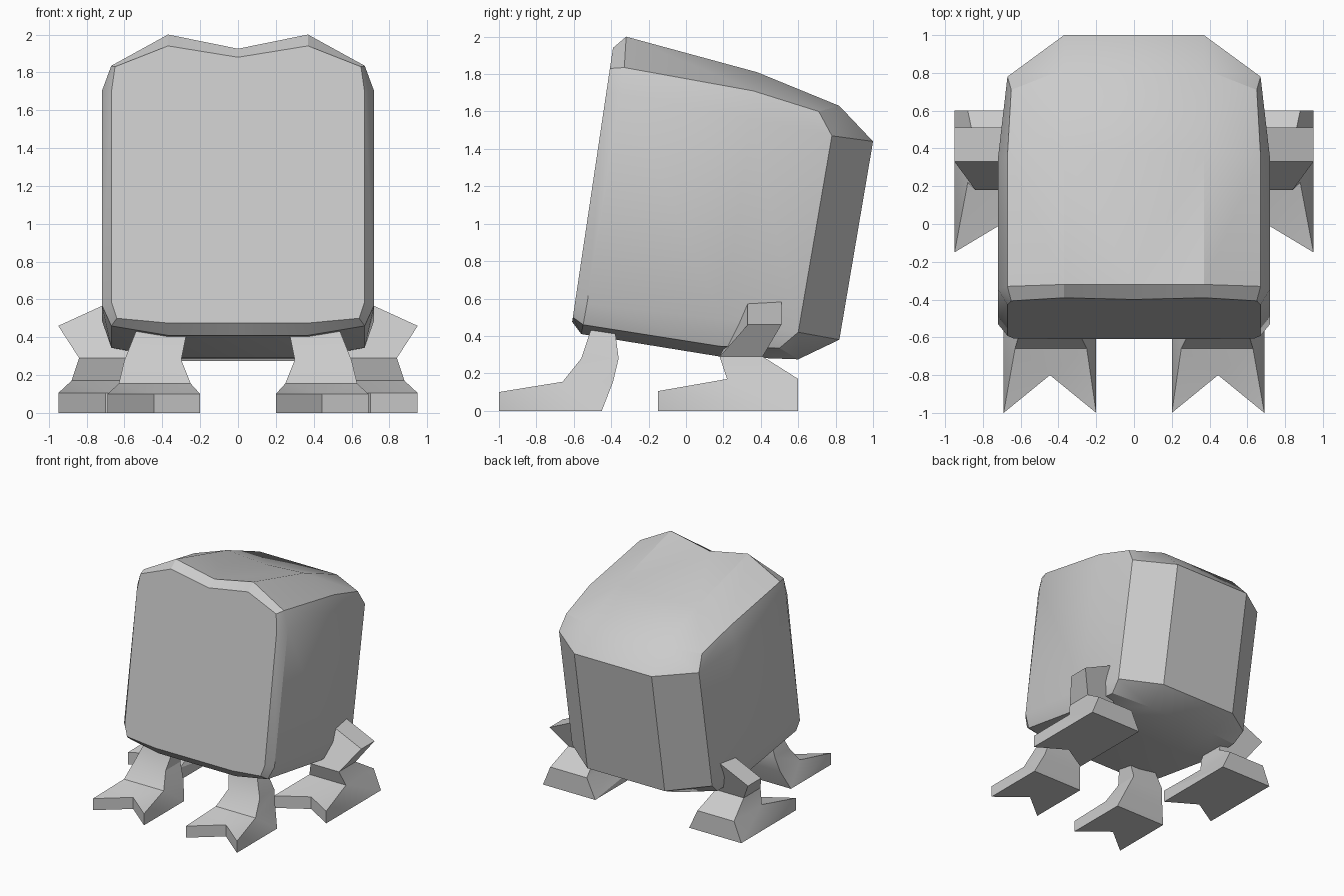
import bpy, bmesh, math

if "Cube" in bpy.data.objects:
    bpy.data.objects.remove(bpy.data.objects["Cube"])

grey = bpy.data.materials.new("light_grey")
grey.diffuse_color = (0.6, 0.6, 0.6, 1)
grey.use_nodes = True
grey.node_tree.nodes["Principled BSDF"].inputs["Base Color"].default_value = grey.diffuse_color


def finish(name, bm, angle):
    """Weld, orient, and turn a bmesh into a named object with sharp edges kept."""
    bmesh.ops.remove_doubles(bm, verts=bm.verts, dist=0.0005)
    bmesh.ops.recalc_face_normals(bm, faces=bm.faces)
    mesh = bpy.data.meshes.new(name)
    bm.to_mesh(mesh)
    bm.free()
    mesh.materials.append(grey)
    ob = bpy.data.objects.new(name, mesh)
    bpy.context.collection.objects.link(ob)
    bpy.ops.object.select_all(action='DESELECT')
    ob.select_set(True)
    bpy.context.view_layer.objects.active = ob
    bpy.ops.object.shade_smooth_by_angle(angle=math.radians(angle))
    return ob


def face(bm, pts):
    bm.faces.new([bm.verts.new(p) for p in pts])


# Body: half rings running top centre -> side -> bottom centre, front to back
front = [(x, -0.605 + (z - 0.5) * 0.149, z) for x, z in
         ((0, 1.88), (.37, 1.94), (.65, 1.83), (.67, 1.69),
          (.67, .59), (.64, .50), (.37, .475), (0, .475))]
brow = [(0, -.32, 1.925), (.37, -.32, 2.0), (.67, -.33, 1.835), (.72, -.345, 1.70),
        (.72, -.53, .57), (.67, -.55, .46), (.37, -.56, .41), (0, -.56, .41)]
middle = [(0, .38, 1.785), (.37, .38, 1.81), (.67, .36, 1.71), (.72, .35, 1.56),
          (.72, .20, .49), (.67, .18, .345), (.37, .18, .29), (0, .18, .29)]
rear = [(0, .82, 1.63), (.37, .82, 1.63), (.65, .71, 1.60), (.67, .78, 1.47),
        (.67, .60, .42), (.65, .50, .335), (.33, .60, .275), (0, .60, .275)]
back_top, back_low = (.37, 1.0, 1.44), (.37, .82, .38)
mid_top, mid_low = (0, 1.0, 1.44), (0, .82, .38)

bm = bmesh.new()
for s in (1, -1):
    def half(*pts):
        face(bm, [(s * x, y, z) for x, y, z in pts])
    rings = (front, brow, middle, rear)
    for a, b in zip(rings, rings[1:]):
        for i in range(7):
            half(a[i], a[i + 1], b[i + 1], b[i])
    half(*front)
    # Back panel, corner chamfers and their end facets
    half(mid_top, back_top, back_low, mid_low)
    half(back_top, rear[3], rear[4], back_low)
    half(rear[0], rear[1], back_top, mid_top)
    half(rear[1], rear[2], rear[3], back_top)
    half(rear[4], rear[5], rear[6], back_low)
    half(rear[6], rear[7], mid_low, back_low)
finish("body", bm, 28)


def leg(name, s, x0, x1, toe, heel, notch, toe_h, rings):
    """Notched foot with a leg rising through four-cornered rings."""
    bm = bmesh.new()
    xm = (x0 + x1) / 2
    base = [(x0, toe, 0), (xm, notch, 0), (x1, toe, 0)]
    top = [(x, y, toe_h) for x, y, z in base]
    heels = [(x1, heel, 0), (x0, heel, 0)]

    # Ring corners: inner front, outer front, outer back, inner back
    def corners(r):
        xi, xo, yf, yb, zi, zo = r
        return [(xi, yf, zi), (xo, yf, zo), (xo, yb, zo), (xi, yb, zi)]
    loops = [corners(r) for r in rings]
    a = loops[0]
    polys = [base + heels,
             [top[0], top[1], a[0]], [top[1], top[2], a[1]], [top[1], a[1], a[0]],
             [base[0], base[1], top[1], top[0]], [base[1], base[2], top[2], top[1]],
             [base[2], heels[0], top[2]], [heels[0], a[2], a[1], top[2]],
             [base[0], heels[1], top[0]], [heels[1], a[3], a[0], top[0]],
             [heels[0], heels[1], a[3], a[2]], loops[-1]]
    for lo, hi in zip(loops, loops[1:]):
        for i in range(4):
            j = (i + 1) % 4
            polys.append([lo[i], lo[j], hi[j], hi[i]])
    for p in polys:
        face(bm, [(s * x, y, z) for x, y, z in p])
    finish(name, bm, 28)


# Ring: inner x, outer x, front y, back y, inner z, outer z
front_rings = [(.25, .63, -.66, -.39, .155, .155), (.30, .60, -.56, -.36, .28, .28),
               (.27, .54, -.51, -.38, .43, .43)]
back_rings = [(.53, .88, .22, .60, .17, .17), (.57, .84, .18, .41, .29, .29),
              (.60, .95, .33, .51, .62, .46)]
for s, side in ((1, "right"), (-1, "left")):
    leg("front_leg_" + side, s, .20, .69, -1.0, -.45, -.80, .10, front_rings)
    leg("back_leg_" + side, s, .45, .95, -.15, .60, 0.0, .105, back_rings)
